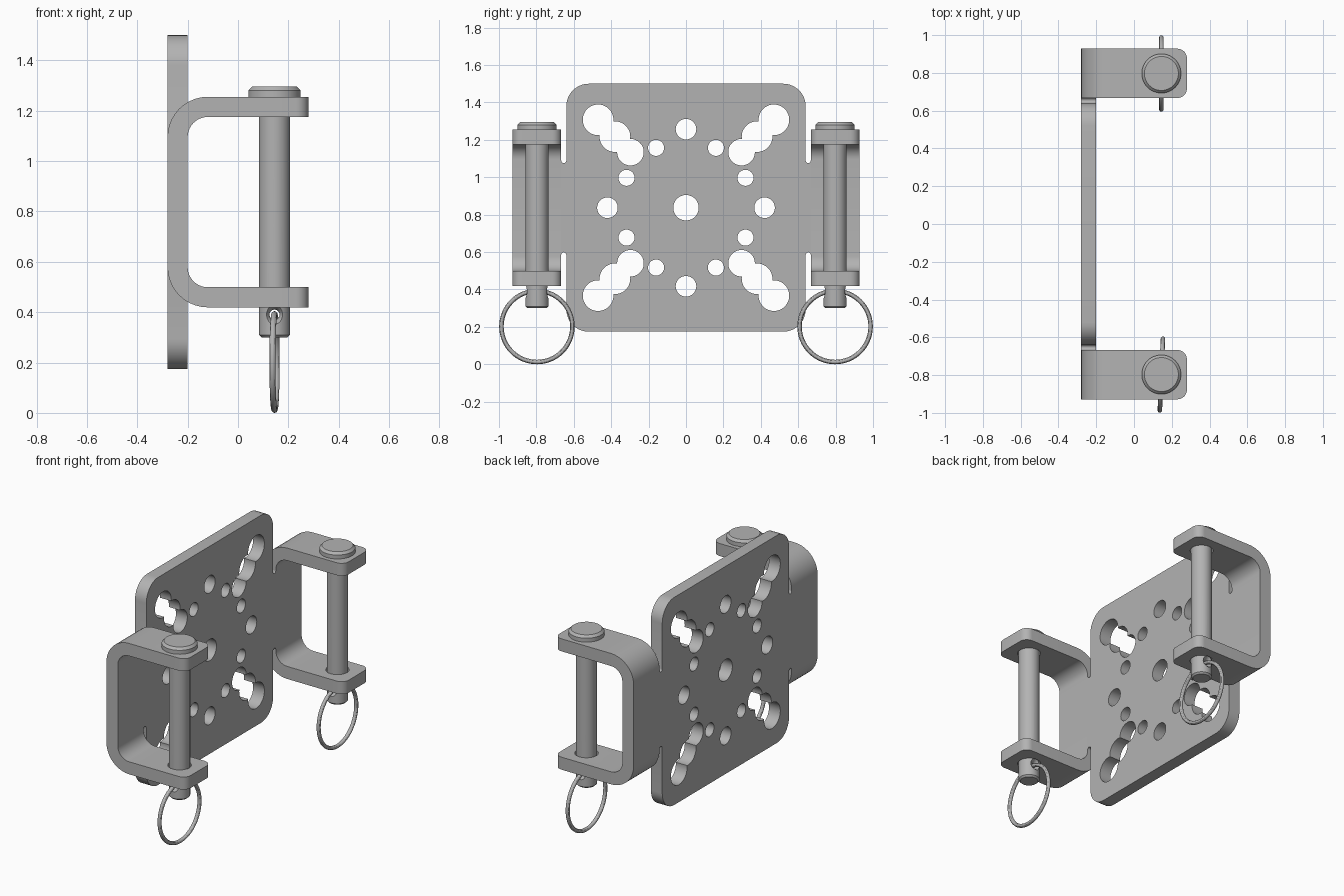
import bpy, bmesh
from math import sin, cos, pi, radians
from mathutils import Vector, Matrix

if "Cube" in bpy.data.objects:
    bpy.data.objects.remove(bpy.data.objects["Cube"])

steel = bpy.data.materials.new("grey steel")
steel.use_nodes = True
GREY = (0.45, 0.45, 0.45, 1)
steel.diffuse_color = GREY
steel.node_tree.nodes["Principled BSDF"].inputs["Base Color"].default_value = GREY

BACK, FRONT = -0.28, -0.20      # plate faces in x
MID = 0.837                     # plate centre height
PIN_X, PIN_Y = 0.145, 0.797


def finish(bm, name):
    bmesh.ops.recalc_face_normals(bm, faces=bm.faces)
    mesh = bpy.data.meshes.new(name)
    bm.to_mesh(mesh)
    bm.free()
    mesh.materials.append(steel)
    obj = bpy.data.objects.new(name, mesh)
    bpy.context.collection.objects.link(obj)
    return obj


def prism(points, direction):
    """Solid made by pushing a flat outline along a direction."""
    bm = bmesh.new()
    face = bm.faces.new([bm.verts.new(p) for p in points])
    out = bmesh.ops.extrude_face_region(bm, geom=[face])
    verts = [v for v in out["geom"] if isinstance(v, bmesh.types.BMVert)]
    bmesh.ops.translate(bm, verts=verts, vec=direction)
    return bm


def lathe(profile, matrix, steps=48):
    """Turn a (radius, height) profile around z, then place it."""
    bm = bmesh.new()
    verts = [bm.verts.new((r, 0, h)) for r, h in profile]
    edges = [bm.edges.new(pair) for pair in zip(verts, verts[1:])]
    bmesh.ops.spin(bm, geom=verts + edges, cent=(0, 0, 0), axis=(0, 0, 1),
                   angle=2 * pi, steps=steps, use_duplicate=False)
    bmesh.ops.remove_doubles(bm, verts=bm.verts, dist=1e-5)
    bmesh.ops.transform(bm, matrix=matrix, verts=bm.verts)
    return bm


def rod(r, half):
    return [(0, -half), (r, -half), (r, half), (0, half)]


def arc(cx, cy, r, start, end, n=10):
    angles = [radians(start + (end - start) * i / n) for i in range(n + 1)]
    return [(cx + r * cos(a), cy + r * sin(a)) for a in angles]


def cut(obj, bm):
    cutter = finish(bm, "cutter")
    cutter.hide_render = True
    mod = obj.modifiers.new("cut", "BOOLEAN")
    mod.operation, mod.solver, mod.object = "DIFFERENCE", "EXACT", cutter
    bpy.context.view_layer.objects.active = obj
    bpy.ops.object.modifier_apply(modifier=mod.name)
    bpy.data.objects.remove(cutter)


def smooth(obj):
    bpy.ops.object.select_all(action="DESELECT")
    obj.select_set(True)
    bpy.context.view_layer.objects.active = obj
    bpy.ops.object.shade_smooth_by_angle(angle=radians(30))


# Plate: one quarter outline with relief slot and round corner, mirrored
quarter = arc(0.6535, 0.2515, 0.0135, 0, -180, 8) + arc(0.52, 0.543, 0.12, 0, 90)
outline = quarter + [(-y, z) for y, z in reversed(quarter)]
outline += [(-y, -z) for y, z in quarter] + [(y, -z) for y, z in reversed(quarter)]
plate = finish(prism([(BACK, y, MID + z) for y, z in outline],
                     (FRONT - BACK, 0, 0)), "mounting_plate")

# Holes: (y, z, radius) from the plate centre, mirrored both ways
holes = [(0, 0, 0.068), (0.42, 0, 0.055), (0, 0.42, 0.055),
         (0.16, 0.32, 0.043), (0.318, 0.16, 0.043),
         (0.47, 0.47, 0.082), (0.38, 0.38, 0.082), (0.297, 0.297, 0.071)]
for y, z, r in holes:
    for py, pz in sorted({(y, z), (-y, z), (y, -z), (-y, -z)}):
        place = Matrix.Translation((-0.24, py, MID + pz)) @ Matrix.Rotation(pi / 2, 4, "Y")
        cut(plate, lathe(rod(r, 0.1), place))
smooth(plate)

# U-shaped bracket profile in x and height above the plate centre
TIP, REACH, THICK = 0.28, 0.418, 0.08
upper = arc(-0.12, REACH - 0.16, 0.16, 180, 90)
inner = arc(-0.12, REACH - 0.16, 0.08, 90, 180)
half = [(TIP, REACH)] + upper[::-1]
half_in = inner[::-1] + [(TIP, REACH - THICK)]
section = half + [(x, -z) for x, z in reversed(half)]
section += [(x, -z) for x, z in reversed(half_in)] + half_in

for side, label in ((1, "back"), (-1, "front")):
    y0, y1 = 0.667 * side, 0.928 * side
    bm = prism([(x, y0, MID + z) for x, z in section], (0, y1 - y0, 0))
    # Round the flange tips
    tips = [e for e in bm.edges
            if all(v.co.x > TIP - 0.01 for v in e.verts)
            and abs(e.verts[0].co.z - e.verts[1].co.z) > 0.01]
    bmesh.ops.bevel(bm, geom=tips, offset=0.05, segments=8,
                    profile=0.5, affect="EDGES")
    bracket = finish(bm, label + "_bracket")
    axis = Matrix.Translation((PIN_X, PIN_Y * side, 0))
    for z in (REACH - THICK / 2, THICK / 2 - REACH):
        cut(bracket, lathe(rod(0.068, 0.1), Matrix.Translation((0, 0, MID + z)) @ axis))
    smooth(bracket)

    # Headed pin with a flared cross hole for the ring
    pin = finish(lathe([(0, 0.30), (0.052, 0.30), (0.062, 0.31), (0.062, 1.255),
                        (0.104, 1.255), (0.104, 1.28), (0.09, 1.295), (0, 1.295)],
                       axis), label + "_pin")
    flare = [(0.046, 0.072), (0.037, 0.06), (0.025, 0.045), (0.02, 0.028)]
    hourglass = [(0, -0.072)] + [(r, -h) for r, h in flare] + flare[::-1] + [(0, 0.072)]
    cut(pin, lathe(hourglass, Matrix.Translation((0, 0, 0.39)) @ axis
                   @ Matrix.Rotation(pi / 2, 4, "X"), 32))
    smooth(pin)

    # Pull ring hanging in the pin; the front one is slightly turned
    turn = Matrix.Rotation(radians(-2.5 if side < 0 else 0), 4, "Z")
    ring = finish(lathe(arc(0.19, 0, 0.012, 0, 360, 12),
                        Matrix.Translation((0, 0, 0.202)) @ axis @ turn
                        @ Matrix.Rotation(pi / 2, 4, "Y"), 64), label + "_ring")
    smooth(ring)
